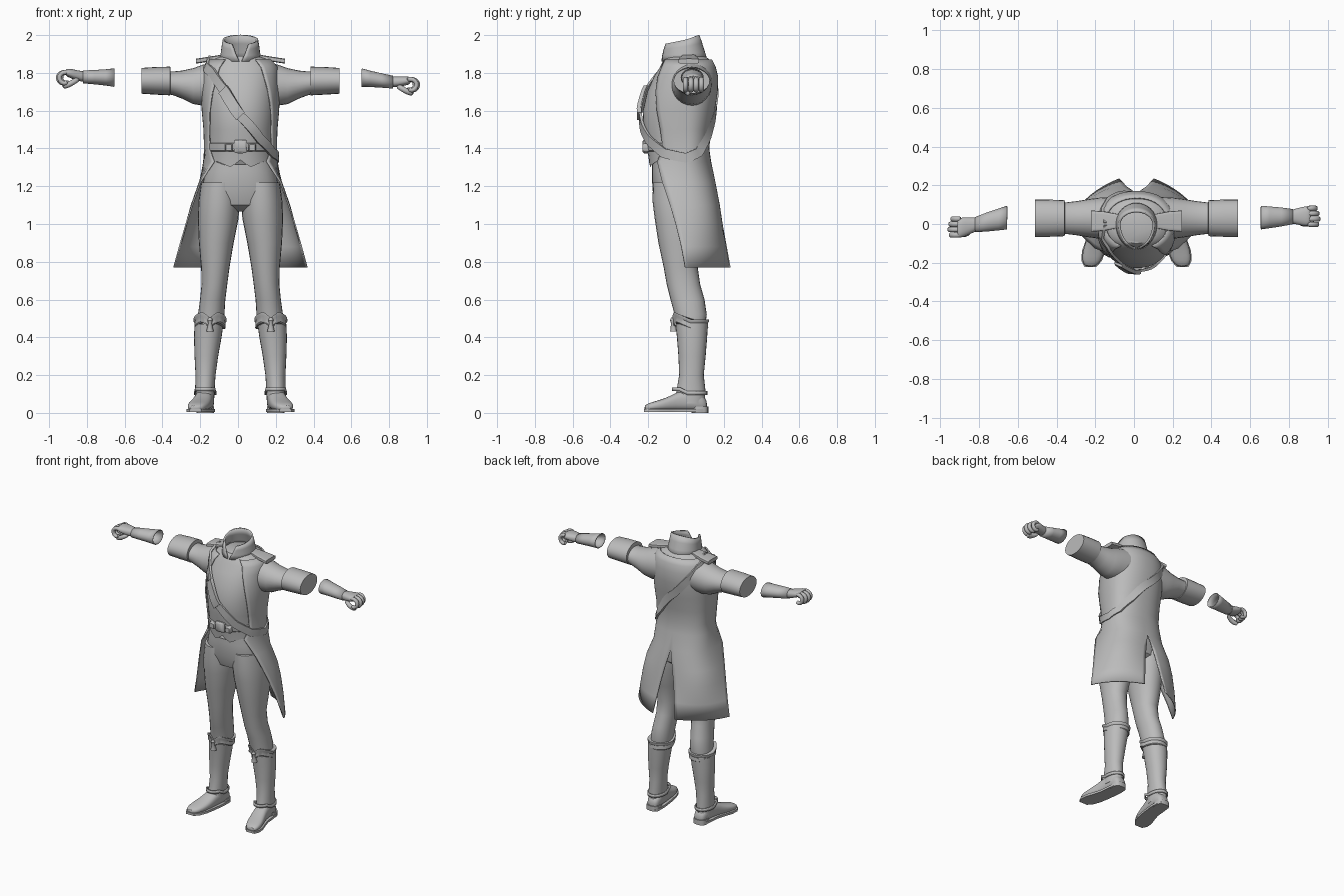
import bpy, bmesh, math
from mathutils import Vector as V

if "Cube" in bpy.data.objects:
    bpy.data.objects.remove(bpy.data.objects["Cube"])

CX = 0.013                      # body centre line
X, Y, Z = V((1, 0, 0)), V((0, 1, 0)), V((0, 0, 1))
cloth = bpy.data.materials.new("plain_grey")
cloth.diffuse_color = (0.5, 0.5, 0.5, 1)
cloth.use_nodes = True
cloth.node_tree.nodes["Principled BSDF"].inputs["Base Color"].default_value = cloth.diffuse_color


def spow(v, e):
    return math.copysign(abs(v) ** e, v)


def ring(c, u, v, n=24, e=1.0):
    """Superellipse around c spanned by u and v."""
    return [V(c) + u * spow(math.cos(2 * math.pi * i / n), e)
            + v * spow(math.sin(2 * math.pi * i / n), e) for i in range(n)]


def loft(name, rows, closed=True, caps=True, mirror=False, sub=0, thick=0, cx=CX, angle=40):
    """Skin a list of equal-length point rows."""
    bm = bmesh.new()
    vr = [[bm.verts.new(p) for p in r] for r in rows]
    n = len(rows[0])
    for a, b in zip(vr, vr[1:]):
        for i in range(n if closed else n - 1):
            j = (i + 1) % n
            bm.faces.new((a[i], a[j], b[j], b[i]))
    if caps and closed:
        bm.faces.new(vr[0])
        bm.faces.new(vr[-1])
    bmesh.ops.recalc_face_normals(bm, faces=bm.faces)
    me = bpy.data.meshes.new(name)
    bm.to_mesh(me)
    bm.free()
    me.materials.append(cloth)
    ob = bpy.data.objects.new(name, me)
    bpy.context.collection.objects.link(ob)
    ob.location.x = cx
    if mirror:
        ob.modifiers.new("mirror", 'MIRROR').merge_threshold = 0.002
    if sub:
        ob.modifiers.new("sub", 'SUBSURF').levels = sub
        ob.modifiers["sub"].render_levels = sub
    if thick:
        m = ob.modifiers.new("thick", 'SOLIDIFY')
        m.thickness, m.offset = thick, 0
    bpy.ops.object.select_all(action='DESELECT')
    ob.select_set(True)
    bpy.context.view_layer.objects.active = ob
    bpy.ops.object.shade_smooth_by_angle(angle=math.radians(angle))
    return ob


def span(z, x0, x1, y0, y1, n=24, e=0.95):
    """Horizontal ring from its x and y limits."""
    return ring(((x0 + x1) / 2, (y0 + y1) / 2, z), X * (x1 - x0) / 2, Y * (y1 - y0) / 2, n, e)


def interp(tab, t):
    for a, b in zip(tab, tab[1:]):
        if min(a[0], b[0]) <= t <= max(a[0], b[0]):
            k = (t - a[0]) / (b[0] - a[0])
            return [p + (q - p) * k for p, q in zip(a, b)]
    return list(tab[0] if abs(t - tab[0][0]) < abs(t - tab[-1][0]) else tab[-1])


# ---- torso profile: height, half width, front, back
BODY = [(1.33, .185, -.195, .12), (1.40, .18, -.205, .11), (1.50, .183, -.225, .12),
        (1.60, .192, -.228, .14), (1.70, .195, -.205, .155), (1.78, .19, -.17, .157),
        (1.83, .185, -.138, .145), (1.87, .15, -.118, .125), (1.89, .09, -.10, .10)]


def torso(z, deg, off=0.0):
    _, rx, yf, yb = interp(BODY, z)
    a = math.radians(deg)
    c, s = spow(math.cos(a), .9), spow(math.sin(a), .9)
    return V(((rx + off) * c, s * ((yb + off) if s > 0 else (off - yf)), z))


# waistcoat, with a pointed front hem
rows = [[torso(z, i * 7.5) for i in range(48)] for z, *_ in BODY]
for p in rows[0]:
    if p.y < -.05:
        p.z = interp([(0, 1.34), (.05, 1.30), (.12, 1.33), (.2, 1.34)], abs(p.x))[1]
loft("waistcoat", rows)

# coat: upper part follows the torso, skirt flares and splits at the back
EDGE = [(1.33, -46), (1.40, -32), (1.50, -33), (1.6, -38), (1.7, -46), (1.87, -62)]
rows = []
for z in (1.87, 1.83, 1.78, 1.70, 1.60, 1.50, 1.40, 1.33):
    e = interp(EDGE, z)[1]
    rows.append([torso(z, 90 + (e - 90) * i / 20, .009) for i in range(21)])
    rows[-1][0].x = 0
for z, b, c, f in [(1.22, (0, .152), (.25, .16), (.212, -.125)),
                   (1.10, (.028, .175), (.29, .18), (.255, -.085)),
                   (1.00, (.05, .19), (.29, .19), (.287, -.055)),
                   (.88, (.07, .212), (.29, .175), (.322, -.025)),
                   (.77, (.088, .232), (.28, .155), (.352, -.005))]:
    b, c, f = V((*b, z)), V((*c, z)), V((*f, z))
    rows.append([b * (1 - t) ** 2 + c * 2 * t * (1 - t) + f * t * t for t in [i / 20 for i in range(21)]])
loft("coat", rows, closed=False, mirror=True, thick=.008)

# standing collar, open in a V at the front
rows = []
for k, z in enumerate((1.86, 1.90, 1.94, 1.975)):
    t = k / 3
    gap = 3 + 27 * t
    r = []
    for i in range(33):
        a = math.radians(-90 + gap + (360 - 2 * gap) * i / 32)
        s = math.sin(a)
        r.append(V(((.105 - .017 * t) * math.cos(a), s * (.11 - .045 * t if s > 0 else .125 - .005 * t),
                    z + t * .025 * s)))
    rows.append(r)
loft("collar", rows, closed=False, thick=.012)

# sleeves, turned-back cuffs and shoulder straps
ARM = [(.13, .03, 1.745, .11, .115), (.20, .03, 1.735, .105, .108), (.25, .03, 1.73, .098, .095),
       (.31, .03, 1.738, .088, .074), (.36, .03, 1.745, .082, .062), (.41, .03, 1.752, .08, .06)]
loft("sleeve", [ring((x, y, z), Y * a, Z * b) for x, y, z, a, b in ARM], mirror=True)
CUFF = [(.37, .03, 1.755, .082, .062), (.372, .03, 1.757, .093, .076),
        (.45, .03, 1.758, .096, .073), (.525, .03, 1.758, .096, .068)]
loft("sleeve_cuff", [ring((x, y, z), Y * a, Z * b) for x, y, z, a, b in CUFF], mirror=True)
loft("shoulder_strap", [ring((x, .015, z), Y * w, Z * .013, 16, .4) for x, z, w in
                        [(.09, 1.885, .035), (.17, 1.872, .05), (.235, 1.862, .055)]], mirror=True)

# shoulder belt crossing the chest and back
BELT = [(180, 1.868), (225, 1.80), (250, 1.70), (270, 1.57), (300, 1.45), (330, 1.375), (360, 1.35),
        (390, 1.38), (420, 1.47), (450, 1.60), (480, 1.72), (510, 1.82), (540, 1.868)]


def sash(name, d0, d1, width, off, thick):
    rows, n = [], max(6, int((d1 - d0) / 5))
    for i in range(n + 1):
        d = d0 + (d1 - d0) * i / n
        z = interp(BELT, d)[1]
        p = torso(z, d, off)
        t = (torso(interp(BELT, d + 4)[1], d + 4, off) - torso(interp(BELT, d - 4)[1], d - 4, off)).normalized()
        nrm = V((p.x, p.y, .04 if z > 1.8 else 0)).normalized()
        w = t.cross(nrm).normalized() * width / 2
        nrm = nrm * thick / 2
        rows.append([p + w + nrm, p - w + nrm, p - w - nrm, p + w - nrm])
    loft(name, rows)


sash("shoulder_belt", 180, 540, .05, .014, .014)
sash("belt_pouch", 247, 270, .06, .022, .02)

# waist belt and buckle
loft("waist_belt", [[torso(z, i * 7.5, o) for i in range(24, 49)]
                    for z, o in ((1.385, .004), (1.39, .01), (1.425, .01), (1.43, .004))], closed=False)
for nm, x, z, w, h, mir in [("buckle", 0, 1.41, .036, .036, False), ("belt_tab", .062, 1.405, .02, .022, True)]:
    loft(nm, [ring((x, y, z), X * w * k, Z * h * k, 16, .35)
              for y, k in ((-.195, 1), (-.222, 1), (-.23, .75))], mirror=mir)

# trousers
loft("trouser_seat", [span(z, -w, w, f, b, 32, .85) for z, w, f, b in
                      [(1.38, .165, -.18, .10), (1.28, .185, -.18, .115), (1.18, .208, -.178, .125),
                       (1.10, .19, -.15, .115), (1.065, .12, -.08, .07)]])
LEG = [(1.22, .01, .208, -.175, .12), (1.12, .004, .222, -.177, .125), (1.03, .01, .226, -.166, .12),
       (.90, .036, .22, -.146, .092), (.77, .058, .208, -.118, .062), (.68, .07, .206, -.102, .075),
       (.60, .08, .214, -.082, .098), (.52, .085, .225, -.06, .11), (.45, .095, .225, -.05, .1)]
loft("trouser_leg", [span(*r) for r in LEG], mirror=True)

# boots
SHAFT = [(.05, .14, .24, -.06, .10), (.12, .137, .24, -.05, .103), (.20, .132, .238, -.036, .094),
         (.30, .118, .243, -.04, .104), (.40, .10, .246, -.048, .112), (.47, .09, .243, -.056, .116)]
loft("boot_shaft", [span(*r) for r in SHAFT], mirror=True)
rows = []
for k, (dz, g) in enumerate([(-.05, .001), (-.045, .006), (-.02, .004), (-.012, .01), (.0, .01), (.0, -.004)]):
    r = span(0, .084 - g, .238 + g, -.062 - g, .112 + g, 48)
    for p in r:                 # rim dips behind and has a notch in front
        front = max(0, (.025 - p.y) / .1)
        notch = .035 * max(0, 1 - abs(p.x - .161) / .04) * (p.y < 0)
        p.z = .495 + .045 * front + dz - notch
    rows.append(r)
loft("boot_rim", rows, mirror=True)
loft("boot_tassel", [ring((.161, y, z), X * w, Y * w, 12) for z, w, y in
                     [(.505, .008, -.07), (.49, .014, -.071), (.475, .009, -.07), (.43, .02, -.064)]], mirror=True)
# foot sections: y, centre x, half width, top
FOOT = [(.113, .184, .028, .06), (.09, .185, .045, .10), (.03, .188, .05, .125), (-.03, .194, .049, .12),
        (-.08, .205, .053, .09), (-.14, .221, .058, .068), (-.19, .232, .05, .055), (-.222, .238, .028, .04)]
loft("boot_foot", [ring((x, y, (h + .01) / 2), X * w, Z * (h - .01) / 2, 20, .8) for y, x, w, h in FOOT],
     mirror=True, sub=1, angle=60)
OUT = [(x, y, w) for y, x, w, h in FOOT]
sole = [V((x + w + .003, y, 0)) for x, y, w in OUT] + [V((x - w - .003, y, 0)) for x, y, w in OUT[::-1]]
loft("boot_sole", [[p + Z * h for p in sole] for h in (.004, .02)], mirror=True)
loft("boot_heel", [span(z, .14, .232, .03, .118, 20, .7) for z in (0, .035)], mirror=True)
loft("spur_strap", [[p + V((0, -.02 * (p.y < 0), .02 * (p.y < 0))) for p in span(z, .131, .243, -.05, .109)]
                    for z in (.095, .115)], caps=False, mirror=True, thick=.008)


# gloves: hollow gauntlet, palm, curled fingers and thumb
def tube(name, path, r):
    rows = []
    for i, p in enumerate(path):
        t = (path[min(i + 1, len(path) - 1)] - path[max(i - 1, 0)]).normalized()
        rows.append(ring(p, Y * r, t.cross(Y) * r, 10))
    loft(name, rows, sub=1, cx=0, angle=70)


for side, s, hy, hz in [("left", -1, -.015, 1.775), ("right", 1, .04, 1.738)]:
    def mid(x):                 # forearm line from the opening to the fist
        k = (x - .655) / .22
        return V((s * x, .033 + (hy - .033) * k, 1.775 + (hz + .005 - 1.775) * k))
    loft(side + "_gauntlet", [ring(mid(x), Y * a, Z * b) for x, a, b in
                              [(.655, .058, .046), (.70, .053, .04), (.76, .046, .035), (.82, .036, .031)]],
         caps=False, thick=.006, cx=0)
    loft(side + "_palm", [ring(mid(x) + Z * dz, Y * a, Z * b, 20, .85) for x, dz, a, b in
                          [(.79, 0, .034, .029), (.83, .002, .038, .028), (.87, .012, .05, .027),
                           (.90, .02, .052, .023), (.915, .022, .046, .016)]], sub=1, cx=0, angle=60)
    for f, (dy, reach) in enumerate([(-.042, .95), (-.014, .957), (.014, .952), (.041, .942)]):
        pts = [(.89, .028), (reach - .022, .03), (reach - .002, .01), (reach - .006, -.02),
               (reach - .03, -.034), (reach - .05, -.022)]
        tube(f"{side}_finger_{f + 1}", [V((s * x, hy + dy, hz + z)) for x, z in pts], .0145)
    tube(side + "_thumb", [V((s * x, hy + y, hz + z)) for x, y, z in
                           [(.84, -.022, -.005), (.87, -.04, -.022), (.90, -.038, -.04), (.93, -.028, -.048)]], .016)
